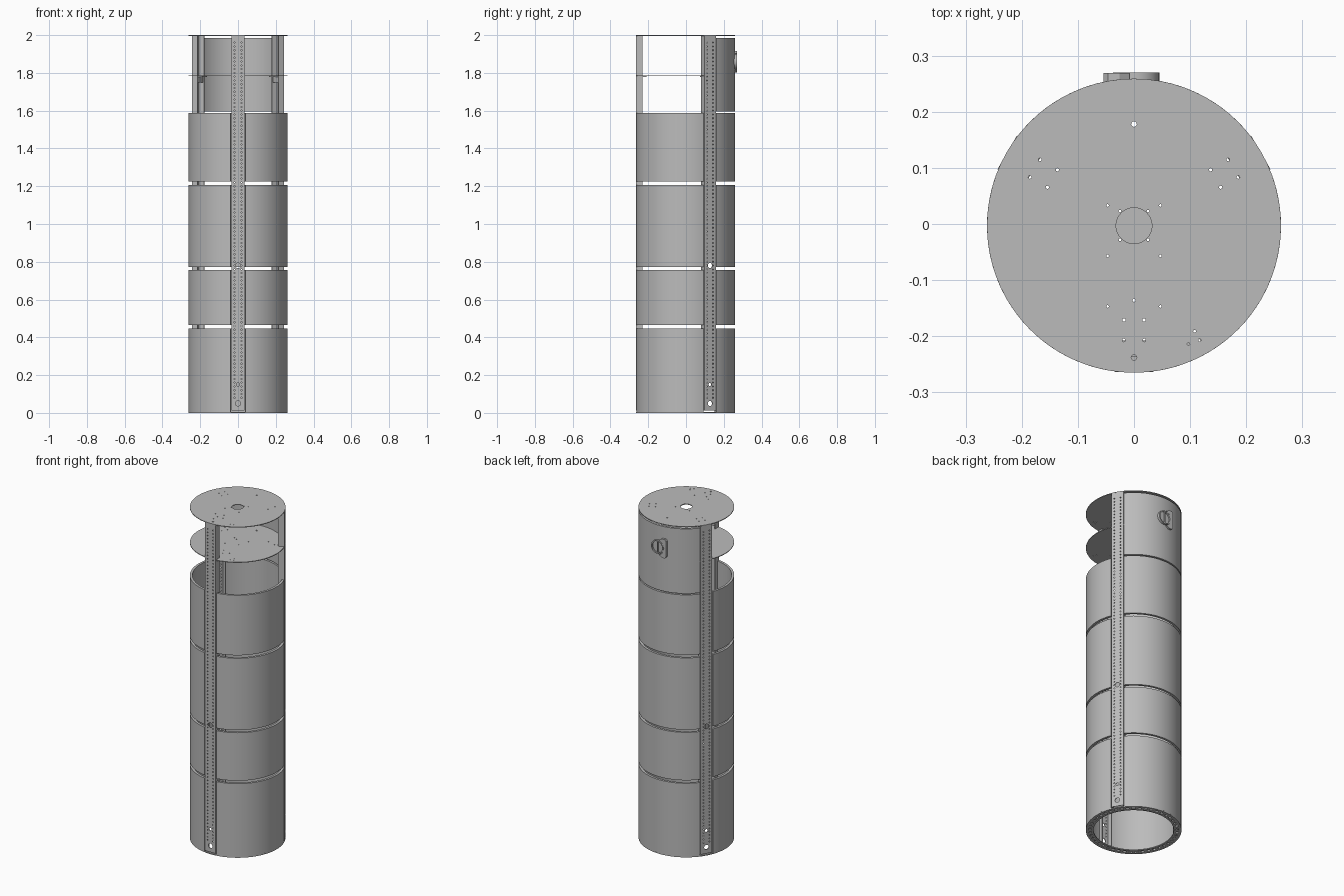
import bpy, bmesh
from math import sin, cos, pi, radians
from mathutils import Matrix

cube = bpy.data.objects.get("Cube")
if cube:
    bpy.data.objects.remove(cube)

metal = bpy.data.materials.new("plain grey metal")
GREY = (0.5, 0.5, 0.5, 1)
metal.use_nodes = True
metal.diffuse_color = GREY
metal.node_tree.nodes["Principled BSDF"].inputs["Base Color"].default_value = GREY

R = 0.262                                        # outer radius of the tower
AXIS = Matrix.Translation((0, -0.003, 0))        # tower axis sits slightly forward
UPRIGHT = Matrix.Rotation(pi / 2, 4, 'X')        # turns a flat plate to face the front


def circle(x, y, r, n=8):
    return [(x + r * cos(2 * pi * i / n), y + r * sin(2 * pi * i / n)) for i in range(n)]


def rect(x0, x1, y0, y1):
    return [(x0, y0), (x1, y0), (x1, y1), (x0, y1)]


def sector(a0, a1, r0, r1, n):
    steps = [radians(a0 + (a1 - a0) * i / n) for i in range(n + 1)]
    return ([(r1 * cos(a), r1 * sin(a)) for a in steps]
            + [(r0 * cos(a), r0 * sin(a)) for a in reversed(steps)])


def plate(name, outline, low, high, holes=(), matrix=Matrix()):
    """Filled outline with holes, extruded from low to high, then placed."""
    curve = bpy.data.curves.new(name, 'CURVE')
    curve.dimensions = '2D'
    curve.fill_mode = 'BOTH'
    curve.extrude = (high - low) / 2
    for loop in [outline, *holes]:
        spline = curve.splines.new('POLY')
        spline.points.add(len(loop) - 1)
        for point, (x, y) in zip(spline.points, loop):
            point.co = (x, y, 0, 1)
        spline.use_cyclic_u = True
    temp = bpy.data.objects.new(name + "_outline", curve)
    bpy.context.collection.objects.link(temp)
    graph = bpy.context.evaluated_depsgraph_get()
    mesh = bpy.data.meshes.new_from_object(temp.evaluated_get(graph))
    bpy.data.objects.remove(temp)

    bm = bmesh.new()
    bm.from_mesh(mesh)
    bmesh.ops.remove_doubles(bm, verts=bm.verts, dist=0.00001)
    bmesh.ops.recalc_face_normals(bm, faces=bm.faces)
    bm.transform(AXIS @ matrix @ Matrix.Translation((0, 0, (low + high) / 2)))
    bm.to_mesh(mesh)
    bm.free()
    mesh.materials.clear()
    mesh.materials.append(metal)
    obj = bpy.data.objects.new(name, mesh)
    bpy.context.collection.objects.link(obj)
    bpy.ops.object.select_all(action='DESELECT')
    obj.select_set(True)
    bpy.context.view_layer.objects.active = obj
    bpy.ops.object.shade_smooth_by_angle(angle=radians(30))
    return obj


# Three inward-facing channel rails with rows of holes
HALF, DEPTH, WALL = 0.035, 0.035, 0.004
FACE = R - 0.001
rail_holes = [circle(0, 0.05, 0.014, 16), circle(0, 0.15, 0.009, 12), circle(0, 0.78, 0.014, 16)]
for side in (-0.018, 0.018):
    rail_holes += [circle(side, 0.08 + 0.02 * i, 0.0035, 6) for i in range(95)]
for label, turn in (("front", 0), ("left", 120), ("right", 240)):
    spin = Matrix.Rotation(radians(turn), 4, 'Z')
    plate(label + "_rail_web", rect(-HALF, HALF, 0.012, 1.996), FACE - WALL, FACE,
          rail_holes, spin @ UPRIGHT)
    for s in (-1, 1):
        xs = sorted((s * HALF, s * (HALF - WALL)))
        plate(label + "_rail_flange", rect(*xs, -FACE, -FACE + DEPTH), 0.012, 1.996, (), spin)
    # Shelf bracket: upright leg and foot under the shelf
    plate(label + "_bracket_leg", rect(-0.028, 0.028, -0.233, -0.229), 1.75, 1.783, (), spin)
    plate(label + "_bracket_foot", rect(-0.028, 0.028, -0.233, -0.205), 1.779, 1.783, (), spin)

# Curved wall panels between the rails; the top tier is closed only at the back
tiers = [(0.006, 0.448), (0.466, 0.756), (0.772, 1.206), (1.224, 1.587)]
for name, start in (("back_panel", 30), ("right_panel", 150), ("left_panel", 270)):
    outline = sector(start + 8.6, start + 111.4, R - 0.014, R, 28)
    for z0, z1 in tiers + ([(1.595, 1.986)] if start == 30 else []):
        plate(name, outline, z0, z1)

# Slotted base ring
slots = [sector(a, a + 4, 0.232, 0.247, 1) for a in range(0, 360, 8)]
plate("base_ring", circle(0, 0, R, 72), 0, 0.006, [circle(0, 0, 0.22, 72)] + slots)

# Top disc and shelf, drilled for the rails and fittings
drill = []
for turn in (0, 120, 240):
    a = radians(turn)
    for x in (-0.018, 0.018):
        for y in (-0.168, -0.204):
            drill.append(circle(x * cos(a) - y * sin(a), x * sin(a) + y * cos(a), 0.003))
for x, y in ((0.047, 0.036), (0.025, 0.026), (0.025, -0.025), (0.047, -0.054), (0.047, -0.144)):
    drill += [circle(x, y, 0.0025), circle(-x, y, 0.0025)]
drill += [circle(0, 0.181, 0.005, 12), circle(0, -0.235, 0.005, 12), circle(0, -0.133, 0.003)]
drill += [circle(x, y, 0.0025) for x, y in ((0.108, -0.188), (0.117, -0.204), (0.097, -0.211))]
top_drill = [h for i, h in enumerate(drill) if not 14 <= i <= 17]
top_drill += drill[14:14]
centre_hole = [circle(0, 0, 0.032, 32)]
corner_drill = [circle(s * 0.025, y, 0.0025) for s in (-1, 1) for y in (0.026, -0.025)]
plate("top_disc", circle(0, 0, R, 72), 1.996, 2.0, top_drill + centre_hole + corner_drill)
plate("shelf_disc", circle(0, 0, R - 0.0005, 72), 1.783, 1.787, drill)

# Round latch with a side plate on the back panel
latch = Matrix.Translation((0.004, 0, 1.858)) @ UPRIGHT
rim = circle(0, 0, 0.041, 32)
plate("latch_rim", rim, -0.273, -0.25, [circle(0, 0, 0.034, 32)], latch)
plate("latch_face", circle(0, 0, 0.0345, 32), -0.265, -0.25, (), latch)
plate("latch_grip", rect(-0.003, 0.003, -0.034, 0.034), -0.272, -0.25, (), latch)
side_plate = [(-0.03, -0.057), (-0.05, -0.057), (-0.058, -0.047), (-0.058, 0.047),
              (-0.05, 0.057), (-0.03, 0.057), (-0.012, 0.045), (-0.03, 0.032),
              (-0.044, 0), (-0.03, -0.032), (-0.012, -0.045)]
plate("latch_side_plate", side_plate, -0.272, -0.25, (), latch)
